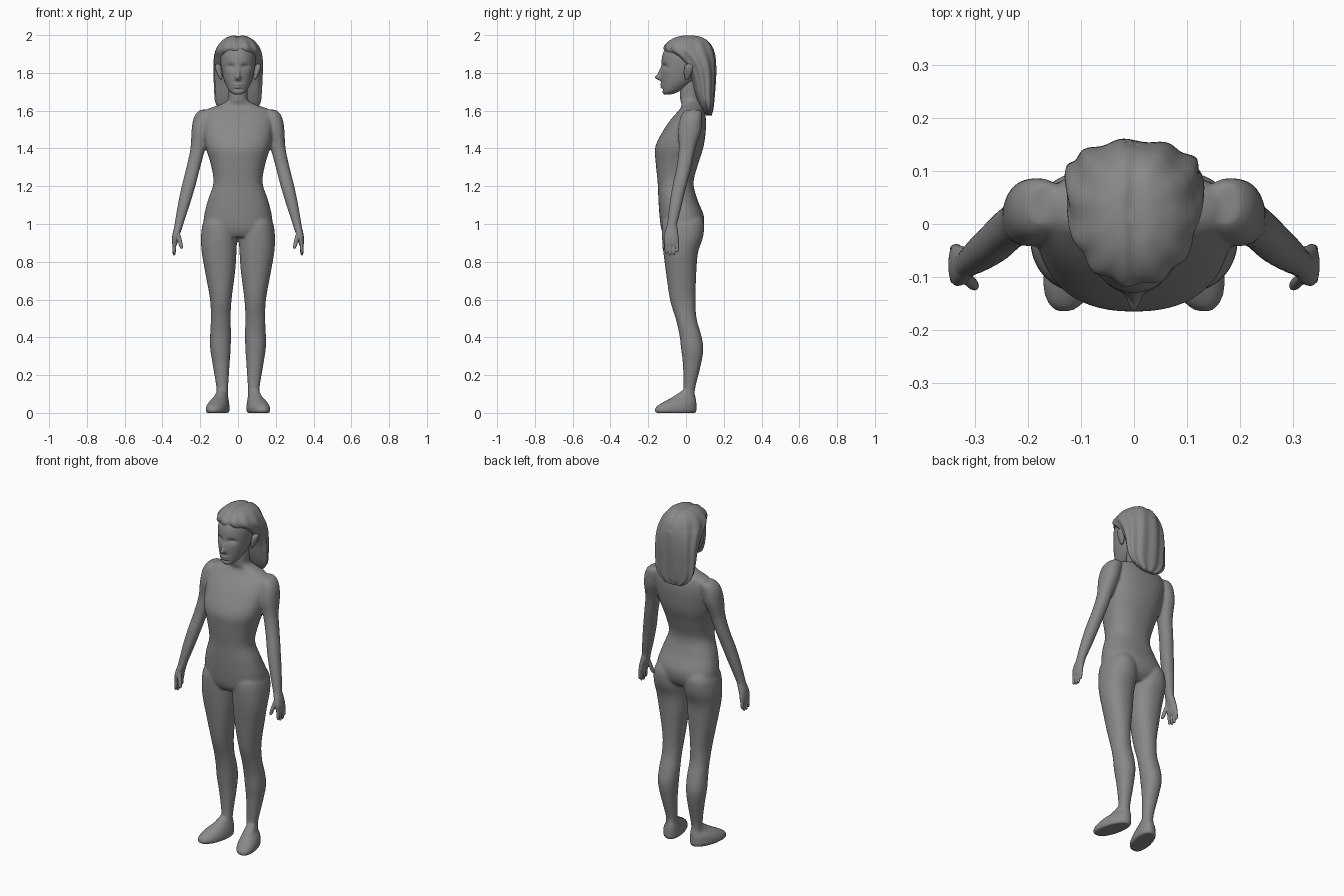
import bpy, bmesh, math

grey = bpy.data.materials.new("neutral grey")
grey.diffuse_color = (0.25, 0.25, 0.25, 1)


def spline(a, b, c, d, t):
    return 0.5 * (2 * b + (c - a) * t + (2 * a - 5 * b + 4 * c - d) * t * t
                  + (3 * b - a - 3 * c + d) * t ** 3)


def loft(bm, rings, side=1, n=32, sub=5, power=2.2, shear=0, warp=None):
    """Skin smoothed oval rings given as (z, x0, x1, y0, y1)."""
    pts, last = [], len(rings) - 1
    for i in range(last):
        quad = [rings[max(0, min(last, i + k))] for k in (-1, 0, 1, 2)]
        for s in range(sub):
            pts.append([spline(*v, s / sub) for v in zip(*quad)])
    pts.append(rings[-1])
    loops = []
    for z, x0, x1, y0, y1 in pts:
        loop = []
        for k in range(n):
            a = 2 * math.pi * k / n
            c, s = math.cos(a), math.sin(a)
            u = math.copysign(abs(c) ** (2 / power), c)
            v = math.copysign(abs(s) ** (2 / power), s)
            dy = v * (y1 - y0) / 2
            p = [(x0 + x1) / 2 + u * (x1 - x0) / 2 + shear * dy, (y0 + y1) / 2 + dy, z]
            if warp:
                p = warp(p, a)
            loop.append(bm.verts.new((side * p[0], p[1], p[2])))
        loops.append(loop)
    for a, b in zip(loops, loops[1:]):
        for k in range(n):
            bm.faces.new((a[k], a[(k + 1) % n], b[(k + 1) % n], b[k]))
    bm.faces.new(loops[0])
    bm.faces.new(loops[-1][::-1])


def finish(name, bm, voxel=0, smooth=0):
    bmesh.ops.recalc_face_normals(bm, faces=bm.faces)
    for f in bm.faces:
        f.smooth = True
    me = bpy.data.meshes.new(name)
    bm.to_mesh(me)
    bm.free()
    me.materials.append(grey)
    ob = bpy.data.objects.new(name, me)
    bpy.context.collection.objects.link(ob)
    if voxel:
        r = ob.modifiers.new("blend", 'REMESH')
        r.mode = 'VOXEL'
        r.voxel_size = voxel
        r.use_smooth_shade = True
        s = ob.modifiers.new("soften", 'SMOOTH')
        s.factor = 0.5
        s.iterations = smooth
    return ob


def sym(z, rx, y0, y1):
    return (z, -rx, rx, y0, y1)


# Body: torso with neck, legs, feet and arms blended into one skin
torso = [sym(1.76, .05, -.03, .065), sym(1.70, .05, -.033, .065), sym(1.655, .055, -.03, .07),
         sym(1.63, .10, -.022, .085), sym(1.605, .165, -.035, .095), sym(1.56, .185, -.075, .105),
         sym(1.50, .185, -.117, .105), sym(1.41, .172, -.162, .093), sym(1.32, .145, -.16, .065),
         sym(1.22, .13, -.15, .04), sym(1.13, .158, -.146, .06), sym(1.04, .18, -.14, .095),
         sym(.97, .175, -.13, .085), sym(.93, .11, -.11, .05)]
leg = [(1.04, .03, .165, -.11, .08), (1.0, .012, .187, -.127, .096), (.93, .005, .196, -.127, .09),
       (.85, .008, .192, -.12, .064), (.75, .015, .175, -.107, .055), (.60, .034, .148, -.085, .05),
       (.50, .039, .144, -.055, .056), (.42, .037, .147, -.036, .078), (.34, .039, .147, -.026, .092),
       (.25, .045, .133, -.016, .078), (.12, .053, .113, -.014, .047), (.05, .053, .117, -.03, .053),
       (.005, .06, .112, -.02, .048)]
foot = [(.125, .062, .108, -.01, .04), (.085, .055, .125, -.07, .05), (.06, .052, .148, -.115, .055),
        (.035, .051, .162, -.155, .056), (.012, .051, .165, -.167, .056), (0, .056, .16, -.16, .052)]
arm = [(1.605, .14, .20, .0, .075), (1.585, .13, .222, -.02, .085), (1.55, .135, .238, -.033, .086),
       (1.49, .15, .246, -.042, .08), (1.40, .173, .252, -.038, .05), (1.30, .20, .273, -.05, .028),
       (1.20, .226, .298, -.072, .002), (1.10, .256, .319, -.088, -.022), (1.0, .289, .336, -.10, -.046),
       (.965, .298, .342, -.107, -.045)]
bm = bmesh.new()
loft(bm, torso, n=48, power=2.3)
for side in (1, -1):
    loft(bm, leg, side)
    loft(bm, foot, side, shear=-.22)
    loft(bm, arm, side)
finish("body", bm, .007, 6)

# Hands: palm, four fingers and a thumb
palm = [(1.0, .294, .332, -.098, -.048), (.965, .301, .343, -.11, -.043),
        (.93, .313, .349, -.117, -.039), (.90, .32, .349, -.114, -.037), (.885, .326, .346, -.108, -.042)]


def digit(bm, side, top, tip, r):
    rings = []
    for t, w in ((0, .9), (.5, 1), (.85, .85), (.97, .5), (1, .15)):
        x, y, z = [a + (b - a) * t for a, b in zip(top, tip)]
        rings.append((z, x - r * w, x + r * w, y - r * w, y + r * w))
    loft(bm, rings, side, n=12, sub=3, power=2)


for side, label in ((1, "left"), (-1, "right")):
    bm = bmesh.new()
    loft(bm, palm, side, n=24)
    for y, z in ((-.104, .842), (-.084, .832), (-.064, .834), (-.047, .85)):
        digit(bm, side, (.335, y, .91), (.339, y, z), .0095)
    digit(bm, side, (.318, -.098, .955), (.298, -.119, .868), .0115)
    finish(label + "_hand", bm, .0035, 3)

# Head: eye sockets, nose, lips and chin pushed out of the front
head = [sym(1.685, .015, -.112, -.085), sym(1.692, .032, -.122, -.06), sym(1.71, .05, -.127, -.02),
        sym(1.75, .07, -.13, .04), sym(1.80, .084, -.132, .085), sym(1.85, .092, -.13, .11),
        sym(1.90, .092, -.123, .12), sym(1.945, .075, -.10, .10), sym(1.975, .04, -.06, .07)]


def face(p, a):
    x, y, z = p
    if y < 0 and math.sin(a) < 0:
        def bump(cx, cz, sx, sz):
            return math.exp(-((abs(x) - cx) / sx) ** 2 - ((z - cz) / sz) ** 2)
        y += .017 * bump(.038, 1.832, .022, .015)        # sockets
        y -= .007 * bump(.037, 1.826, .014, .008)        # closed lids
        y -= .030 * bump(0, 1.775, .013, .014)           # nose tip
        y -= .014 * bump(0, 1.80, .010, .022)            # nose bridge
        y -= .008 * bump(0, 1.738, .022, .006)           # upper lip
        y -= .007 * bump(0, 1.724, .018, .006)           # lower lip
        y += .006 * bump(0, 1.712, .025, .006)           # dip above chin
    return [x, y, z]


bm = bmesh.new()
loft(bm, head, n=96, sub=10, power=2.1, warp=face)
finish("head", bm)

# Ears
for side, label in ((1, "left"), (-1, "right")):
    bm = bmesh.new()
    loft(bm, [(1.765, .084, .094, -.002, .012), (1.78, .083, .103, -.008, .022),
              (1.81, .085, .117, -.01, .036), (1.835, .09, .122, -.006, .04),
              (1.848, .1, .115, .008, .03)], side, n=20)
    finish(label + "_ear", bm)

# Hair: swept-back cap falling into a long back drape with soft locks
hair = [sym(2.0, .012, .0, .03), sym(1.994, .045, -.045, .075), sym(1.975, .08, -.085, .112),
        sym(1.945, .106, -.113, .136), sym(1.915, .12, -.108, .148), sym(1.88, .127, -.06, .155),
        sym(1.83, .129, -.008, .158), sym(1.77, .127, .025, .157), sym(1.70, .124, .045, .152),
        sym(1.645, .118, .065, .147), sym(1.605, .095, .085, .142), sym(1.575, .055, .108, .134)]


def locks(p, a):
    x, y, z = p
    fade = min(1, max(0, (2.0 - z) / .06))
    k = 1 + .028 * fade * math.cos(11 * a + 5 * (2 - z) * math.cos(a))
    part = .008 * math.exp(-(x / .014) ** 2) if z > 1.9 else 0
    return [x * k, .04 + (y - .04) * k, z - part]


bm = bmesh.new()
loft(bm, hair, n=88, sub=6, power=2.1, warp=locks)
finish("hair", bm)
